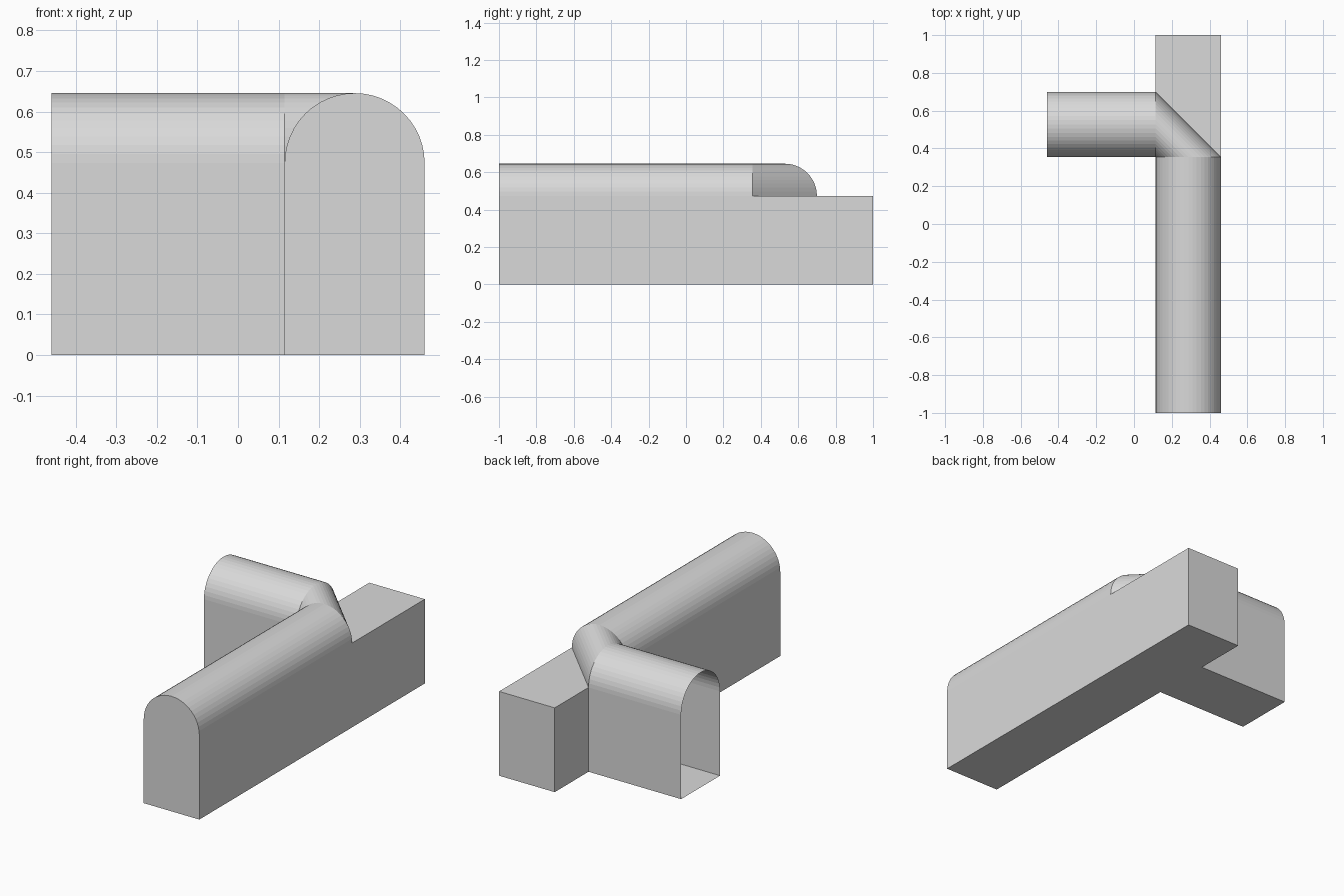
import bpy, bmesh, math
from mathutils import Vector

cube = bpy.data.objects.get("Cube")
if cube:
    bpy.data.objects.remove(cube, do_unlink=True)

# Shared dimensions
INNER, OUTER = 0.115, 0.46      # passage walls in x
BEND = 0.355                    # start of the corner in y
WIDTH = OUTER - INNER
RADIUS = WIDTH / 2
SPRING = 0.473                  # height where the vault begins
FAR = BEND + WIDTH
SEGMENTS = 24

grey = bpy.data.materials.new("plain grey")
grey.use_nodes = True
grey.diffuse_color = (0.7, 0.7, 0.7, 1)
grey.node_tree.nodes["Principled BSDF"].inputs["Base Color"].default_value = (0.7, 0.7, 0.7, 1)


def add_part(name, polygons, inside):
    """Join polygons into one object whose faces point away from a point inside."""
    bm = bmesh.new()
    for poly in polygons:
        bm.faces.new([bm.verts.new(p) for p in poly])
    bmesh.ops.remove_doubles(bm, verts=bm.verts, dist=0.0001)
    bm.normal_update()
    for face in bm.faces:
        if face.normal.dot(face.calc_center_median() - Vector(inside)) < 0:
            face.normal_flip()
    mesh = bpy.data.meshes.new(name)
    bm.to_mesh(mesh)
    bm.free()
    mesh.materials.append(grey)
    obj = bpy.data.objects.new(name, mesh)
    bpy.context.collection.objects.link(obj)


def loft(a, b, closed):
    n = len(a)
    polys = []
    for i in range(n if closed else n - 1):
        j = (i + 1) % n
        quad = [a[i], a[j], b[j], b[i]]
        polys.append(list(dict.fromkeys(quad)))
    return [p for p in polys if len(p) > 2]


# Vault profile: distance across the passage and height
arc = []
for i in range(SEGMENTS + 1):
    angle = math.pi * i / SEGMENTS
    arc.append((RADIUS - RADIUS * math.cos(angle), SPRING + RADIUS * math.sin(angle)))
arch = [(0, 0)] + arc + [(WIDTH, 0)]


def across_x(profile, y):
    return [(INNER + t, y, z) for t, z in profile]


def across_y(profile, x):
    return [(x, BEND + t, z) for t, z in profile]


# Long vaulted passage with a closed front
front = across_x(arch, -1)
add_part("main_passage", loft(front, across_x(arch, BEND), True) + [front],
         (INNER + RADIUS, -0.3, 0.3))

# Side passage, open at its outer end
add_part("side_passage", loft(across_y(arch, -OUTER), across_y(arch, INNER), True),
         (-0.17, BEND + RADIUS, 0.3))

# Mitred vault joining the two passages
add_part("corner_vault", loft(across_x(arc, BEND), across_y(arc, INNER), False),
         (INNER + RADIUS / 2, BEND + RADIUS / 2, 0.3))

# Flat-topped block behind the corner
plan = [(INNER, BEND), (OUTER, BEND), (OUTER, 1), (INNER, 1), (INNER, FAR)]
low = [(x, y, 0) for x, y in plan]
high = [(x, y, SPRING) for x, y in plan]
walls = [[low[i], low[i + 1], high[i + 1], high[i]] for i in (1, 2, 3)]
add_part("rear_block", walls + [low, high[1:]], (INNER + RADIUS, 0.7, 0.2))
